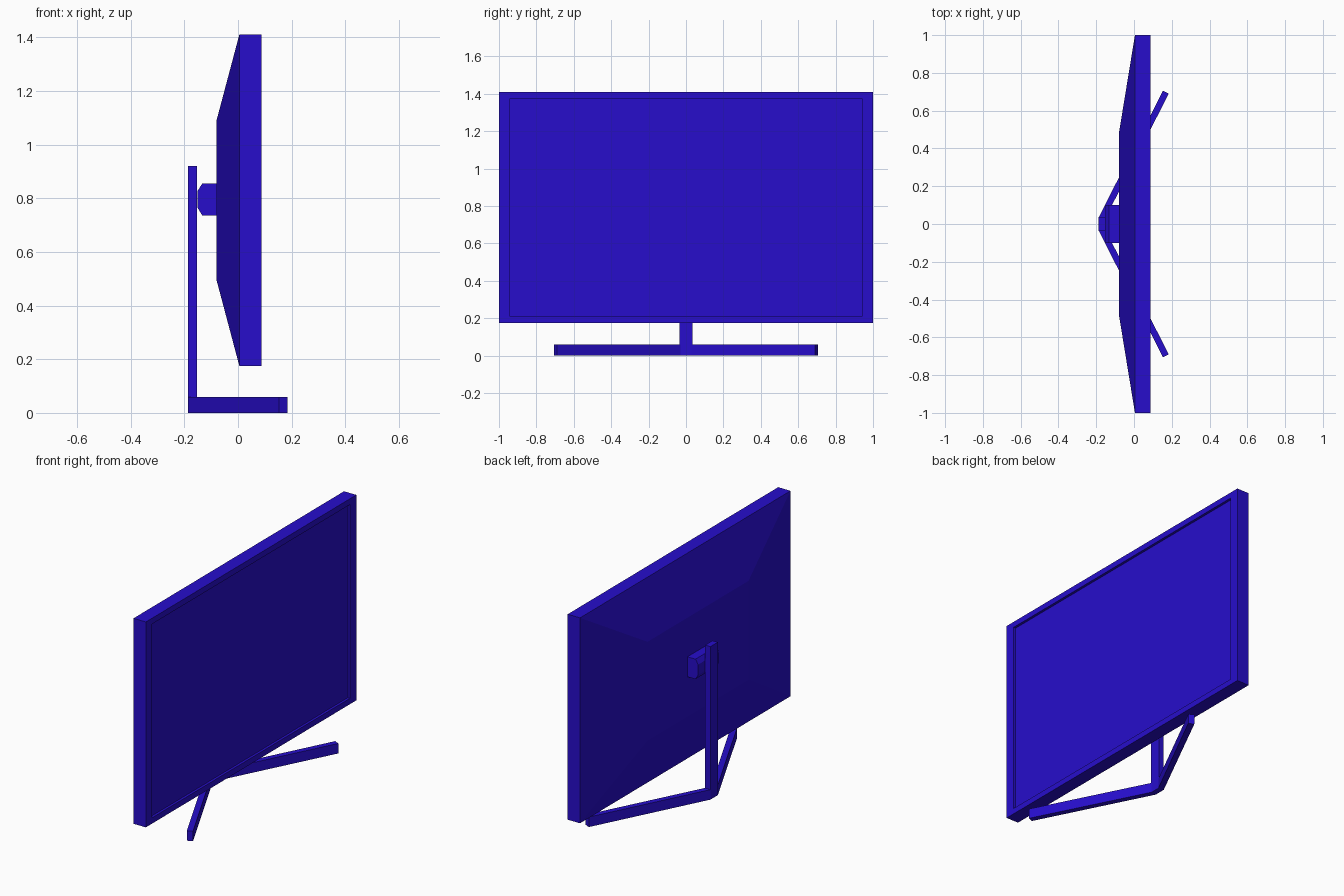
import bpy, bmesh

if "Cube" in bpy.data.objects:
    bpy.data.objects.remove(bpy.data.objects["Cube"])

blue = bpy.data.materials.new("blue")
blue.diffuse_color = (0.02, 0.004, 0.6, 1)
blue.use_nodes = True
blue.node_tree.nodes["Principled BSDF"].inputs["Base Color"].default_value = blue.diffuse_color


def finish(name, bm):
    bmesh.ops.recalc_face_normals(bm, faces=bm.faces)
    mesh = bpy.data.meshes.new(name)
    bm.to_mesh(mesh)
    bm.free()
    mesh.materials.append(blue)
    obj = bpy.data.objects.new(name, mesh)
    bpy.context.collection.objects.link(obj)
    return obj


def prism(name, profile, offset):
    """Extrude a closed profile of 3D points along an offset."""
    bm = bmesh.new()
    face = bm.faces.new([bm.verts.new(p) for p in profile])
    out = bmesh.ops.extrude_face_region(bm, geom=[face])
    bmesh.ops.translate(bm, vec=offset,
                        verts=[v for v in out["geom"] if isinstance(v, bmesh.types.BMVert)])
    return finish(name, bm)


def rect(x, half_y, z0, z1):
    return [(x, -half_y, z0), (x, half_y, z0), (x, half_y, z1), (x, -half_y, z1)]


# Housing: tapered back, straight sides, bezel and recess walls
rings = [rect(-0.08, 0.48, 0.495, 1.09), rect(0.005, 1.0, 0.175, 1.41),
         rect(0.087, 1.0, 0.175, 1.41), rect(0.087, 0.94, 0.21, 1.375),
         rect(0.072, 0.94, 0.21, 1.375)]
bm = bmesh.new()
loops = [[bm.verts.new(p) for p in ring] for ring in rings]
bm.faces.new(loops[0])
for a, b in zip(loops, loops[1:]):
    for i in range(4):
        j = (i + 1) % 4
        bm.faces.new((a[i], a[j], b[j], b[i]))
finish("screen_housing", bm)

# Display surface at the bottom of the recess
bm = bmesh.new()
bm.faces.new([bm.verts.new(p) for p in rings[-1]])
finish("display", bm)

# Mount block with chamfered rear edges
mount = [(-0.08, 0.735), (-0.133, 0.735), (-0.151, 0.765),
         (-0.151, 0.827), (-0.133, 0.855), (-0.08, 0.855)]
prism("mount_block", [(x, -0.1, z) for x, z in mount], (0, 0.2, 0))

# Upright post
post = [(-0.187, -0.035), (-0.152, -0.035), (-0.152, 0.035), (-0.187, 0.035)]
prism("stand_post", [(x, y, 0.06) for x, y in post], (0, 0, 0.86))

# V-shaped foot, mirrored across y
half = [(-0.187, 0.035), (0.153, 0.705), (0.184, 0.69), (-0.152, 0.03)]
foot = half + [(x, -y) for x, y in reversed(half)]
prism("stand_foot", [(x, y, 0) for x, y in foot], (0, 0, 0.06))
